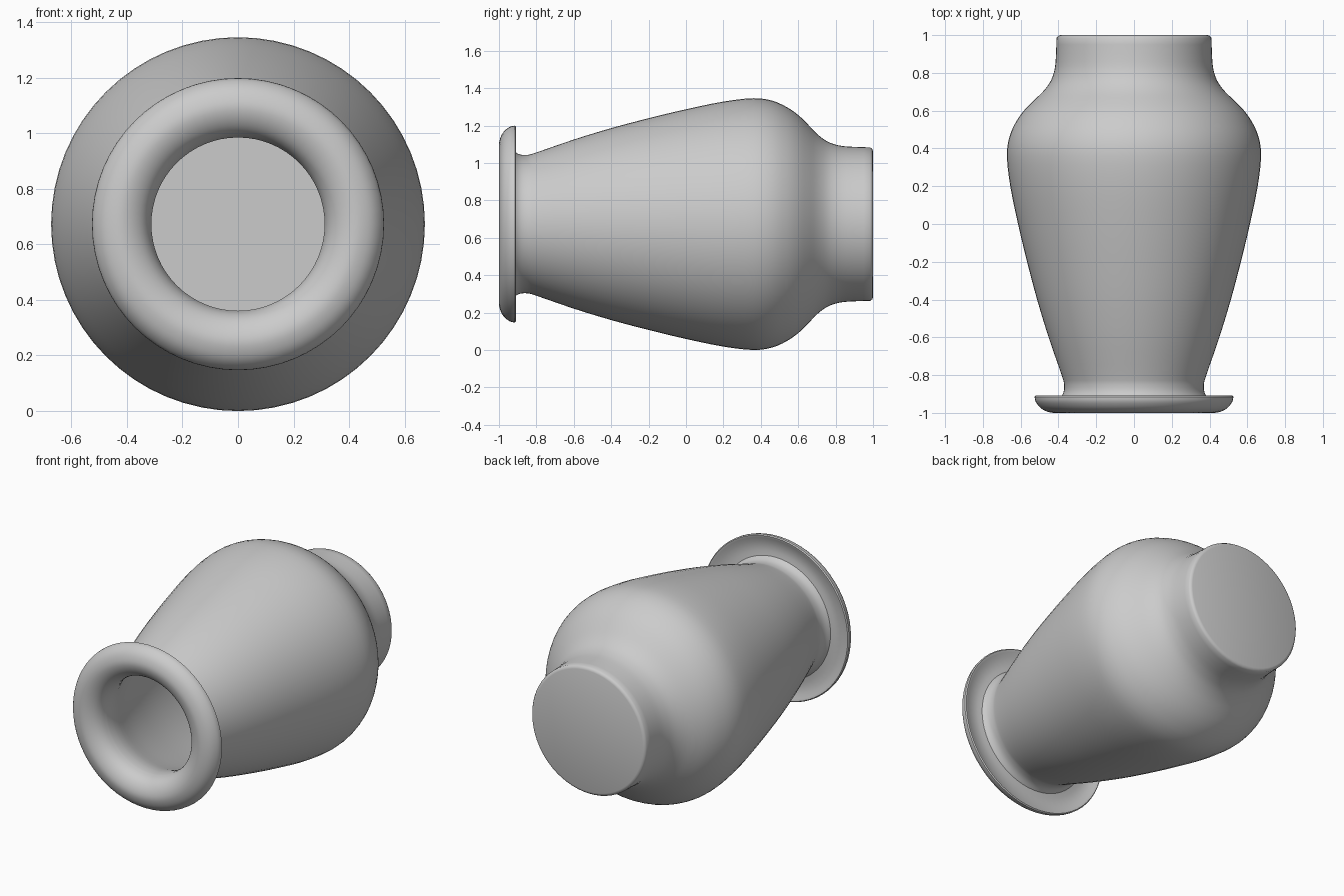
import bpy, bmesh, math
from mathutils import Vector

if "Cube" in bpy.data.objects:
    bpy.data.objects.remove(bpy.data.objects["Cube"])

AXIS_Z = 0.673   # height of the horizontal turning axis
SIDES = 64


def smooth_curve(pts, steps=3):
    """Catmull-Rom refinement of (y, radius) points."""
    p = [Vector(q) for q in pts]
    p = [p[0]] + p + [p[-1]]
    out = []
    for i in range(1, len(p) - 2):
        a, b, c, d = p[i - 1:i + 3]
        for s in range(steps):
            t = s / steps
            out.append(0.5 * (2 * b + (c - a) * t + (2 * a - 5 * b + 4 * c - d) * t * t
                              + (3 * b - a - 3 * c + d) * t ** 3))
    return out + [p[-2]]


def lathe(name, profile):
    """Revolve a (y, radius) profile around the y axis."""
    bm = bmesh.new()
    verts = [bm.verts.new((0, y, r)) for y, r in profile]
    edges = [bm.edges.new(pair) for pair in zip(verts, verts[1:])]
    bmesh.ops.spin(bm, geom=verts + edges, cent=(0, 0, 0), axis=(0, 1, 0),
                   angle=2 * math.pi, steps=SIDES)
    bmesh.ops.remove_doubles(bm, verts=bm.verts, dist=0.0005)
    bmesh.ops.recalc_face_normals(bm, faces=bm.faces)
    bmesh.ops.translate(bm, verts=bm.verts, vec=(0, 0, AXIS_Z))
    mesh = bpy.data.meshes.new(name)
    bm.to_mesh(mesh)
    bm.free()
    obj = bpy.data.objects.new(name, mesh)
    bpy.context.collection.objects.link(obj)
    bpy.context.view_layer.objects.active = obj
    obj.select_set(True)
    bpy.ops.object.shade_smooth_by_angle(angle=math.radians(40))
    return obj


# Flat base with a small rounded edge
base = [(1.0, 0), (1.0, 0.39), (0.996, 0.402)]

# Foot, shoulder, tapering body and neck
outside = smooth_curve([
    (0.985, 0.41), (0.86, 0.415), (0.8, 0.425), (0.75, 0.445), (0.7, 0.483),
    (0.65, 0.535), (0.6, 0.583), (0.54, 0.625), (0.46, 0.66), (0.36, 0.673),
    (0.2, 0.655), (0.0, 0.614), (-0.2, 0.566), (-0.4, 0.513), (-0.6, 0.452),
    (-0.8, 0.383), (-0.85, 0.37), (-0.89, 0.373), (-0.92, 0.39)])

# Flared lip: slightly hollow behind, rounded in front
lip = [(-0.925, 0.42), (-0.925, 0.48), (-0.912, 0.505), (-0.909, 0.52)]
lip += smooth_curve([
    (-0.915, 0.526), (-0.94, 0.521), (-0.97, 0.499), (-0.99, 0.468), (-1.0, 0.425),
    (-0.99, 0.382), (-0.965, 0.345), (-0.93, 0.322), (-0.89, 0.312)])

# Hollow inside following the wall, ending in a flat floor
inside = smooth_curve([
    (-0.85, 0.312), (-0.78, 0.325), (-0.6, 0.388), (-0.3, 0.478), (0.0, 0.55),
    (0.2, 0.59), (0.36, 0.605), (0.46, 0.592), (0.55, 0.55), (0.63, 0.475),
    (0.7, 0.41), (0.77, 0.365), (0.84, 0.348), (0.93, 0.345)])
floor = [(0.93, 0)]

lathe("vase", base + outside + lip + inside + floor)
